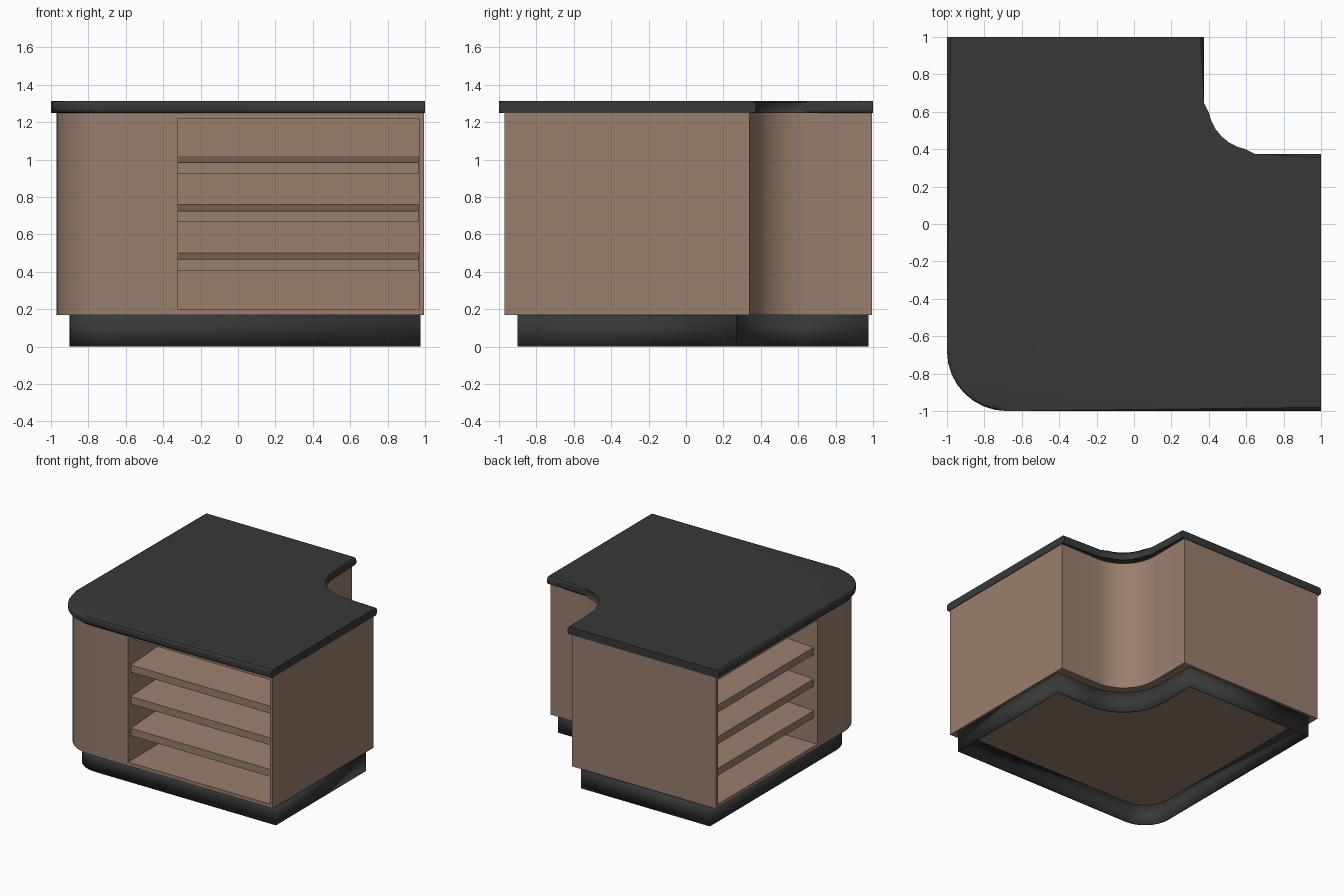
import bpy, bmesh, math

if "Cube" in bpy.data.objects:
    bpy.data.objects.remove(bpy.data.objects["Cube"])


def material(name, rgb):
    m = bpy.data.materials.new(name)
    m.diffuse_color = (*rgb, 1)
    m.use_nodes = True
    m.node_tree.nodes["Principled BSDF"].inputs["Base Color"].default_value = m.diffuse_color
    return m


WOOD = material("warm_wood", (0.32, 0.21, 0.155))
DARK = material("dark_grey", (0.04, 0.04, 0.04))


def arc(cx, cy, r, a0, a1, n=8):
    return [(cx + r * math.cos(math.radians(a0 + (a1 - a0) * i / n)),
             cy + r * math.sin(math.radians(a0 + (a1 - a0) * i / n))) for i in range(n + 1)]


def l_outline(a, e, n, r, rn):
    """L plan: front-left corner at a (radius r), ends at e, notch at n (radius rn)."""
    corner = arc(a + r, a + r, r, 180, 270) if r else [(a, a)]
    return corner + [(e, a), (e, n)] + arc(n + rn, n + rn, rn, 270, 180) + [(n, e), (a, e)]


def finish(bm, name, mat):
    bmesh.ops.recalc_face_normals(bm, faces=bm.faces)
    me = bpy.data.meshes.new(name)
    bm.to_mesh(me)
    bm.free()
    me.materials.append(mat)
    ob = bpy.data.objects.new(name, me)
    bpy.context.collection.objects.link(ob)
    return ob


def prism(name, pts, z0, z1, mat, caps=True, bevel_end=None):
    bm = bmesh.new()
    lo = [bm.verts.new((x, y, z0)) for x, y in pts]
    hi = [bm.verts.new((x, y, z1)) for x, y in pts]
    for i in range(len(pts)):
        j = (i + 1) % len(pts)
        bm.faces.new((lo[i], lo[j], hi[j], hi[i]))
    if caps:
        bm.faces.new(lo[::-1])
        bm.faces.new(hi)
    if bevel_end is not None:
        # round every long edge except the two square-cut ends
        def on_end(e):
            return any(all(abs(v.co[k] - bevel_end) < 1e-4 for v in e.verts) for k in (0, 1))
        edges = [e for e in bm.edges
                 if abs(e.verts[0].co.z - e.verts[1].co.z) < 1e-5 and not on_end(e)]
        bmesh.ops.bevel(bm, geom=edges, offset=0.02, segments=3, profile=0.5, affect='EDGES')
    return finish(bm, name, mat)


def shelf(name, z, swap):
    """Slightly tilted display shelf; swap mirrors it across the plan diagonal."""
    profile = [(-0.935, z - 0.06), (-0.935, z), (-0.32, z + 0.035), (-0.32, z - 0.025)]
    bm = bmesh.new()
    rings = []
    for x in (-0.32, 0.966):
        rings.append([bm.verts.new((d, x, h) if swap else (x, d, h)) for d, h in profile])
    a, b = rings
    for i in range(4):
        j = (i + 1) % 4
        bm.faces.new((a[i], a[j], b[j], b[i]))
    bm.faces.new(a[::-1])
    bm.faces.new(b)
    return finish(bm, name, WOOD)


# Hollow plinth
plinth = prism("plinth", l_outline(-0.9, 0.975, 0.27, 0.23, 0.37), 0, 0.17, DARK, caps=False)
wall = plinth.modifiers.new("wall", 'SOLIDIFY')
wall.thickness = 0.01

# Bottom and top boards of the cabinet
body = l_outline(-0.97, 0.995, 0.34, 0.3, 0.3)
prism("bottom_board", body, 0.17, 0.2, WOOD)
prism("top_board", body, 1.22, 1.25, WOOD)

# Closed core behind the shelves, with the curved back
prism("cabinet_core", l_outline(-0.32, 0.97, 0.34, 0, 0.3), 0.2, 1.22, WOOD)

# Rounded corner cabinet
prism("corner_cabinet", arc(-0.67, -0.67, 0.3, 180, 270) + [(-0.32, -0.97), (-0.32, -0.32), (-0.97, -0.32)],
      0.2, 1.22, WOOD)

# End panels and shelves on both arms
end = [(0.97, -0.97), (0.995, -0.97), (0.995, 0.34), (0.97, 0.34)]
for side, swap in (("front", False), ("left", True)):
    prism(side + "_end_panel", [(y, x) for x, y in end] if swap else end, 0.2, 1.22, WOOD)
    for i, z in enumerate((0.465, 0.725, 0.985)):
        shelf(f"{side}_shelf_{i + 1}", z, swap)

# Countertop with rounded edges
prism("countertop", l_outline(-1, 1, 0.375, 0.32, 0.27), 1.25, 1.313, DARK, bevel_end=1)

# Smooth the curves, keep corners sharp
bpy.ops.object.select_all(action='SELECT')
bpy.context.view_layer.objects.active = plinth
bpy.ops.object.shade_smooth_by_angle(angle=math.radians(35))
